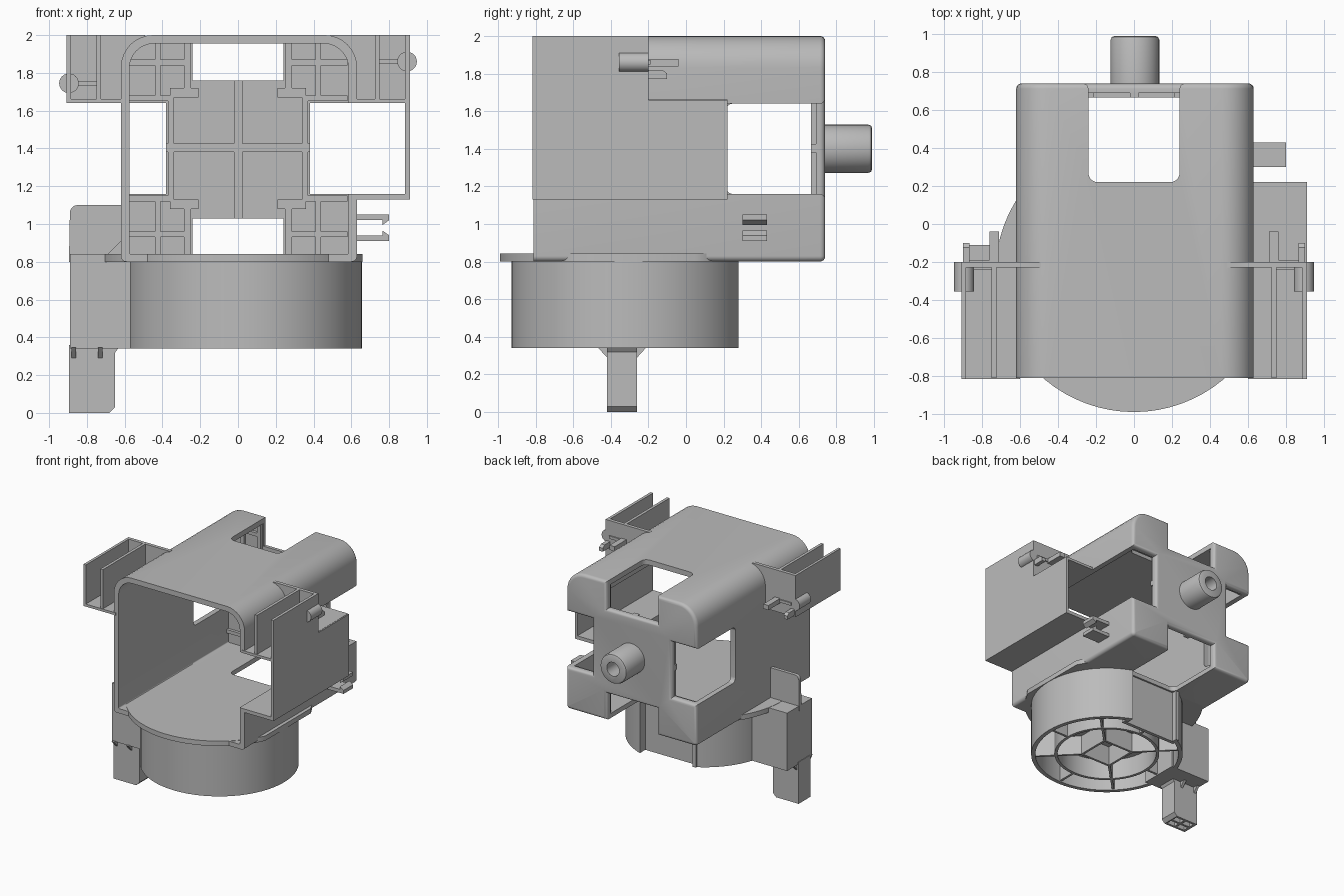
import bpy, bmesh
from math import sin, cos, pi, radians
from mathutils import Vector

cube = bpy.data.objects.get("Cube")
if cube:
    bpy.data.objects.remove(cube, do_unlink=True)

grey = bpy.data.materials.new("matte grey")
grey.use_nodes = True
shade = (0.5, 0.5, 0.5, 1)
grey.diffuse_color = shade
grey.node_tree.nodes["Principled BSDF"].inputs["Base Color"].default_value = shade


def finish(name, bm):
    bmesh.ops.recalc_face_normals(bm, faces=bm.faces)
    mesh = bpy.data.meshes.new(name)
    bm.to_mesh(mesh)
    bm.free()
    mesh.materials.append(grey)
    ob = bpy.data.objects.new(name, mesh)
    bpy.context.collection.objects.link(ob)
    return ob


def prism(name, pts, axis, lo, hi):
    """Extrude a 2D outline along an axis; the outline uses the other two axes in order."""
    bm = bmesh.new()
    def place(p, d):
        c = list(p)
        c.insert("xyz".index(axis), d)
        return bm.verts.new(c)
    a, b = [place(p, lo) for p in pts], [place(p, hi) for p in pts]
    bm.faces.new(a)
    bm.faces.new(b)
    n = len(pts)
    for i in range(n):
        j = (i + 1) % n
        bm.faces.new((a[i], a[j], b[j], b[i]))
    return finish(name, bm)


def box(name, x, y, z):
    return prism(name, [(x[0], y[0]), (x[1], y[0]), (x[1], y[1]), (x[0], y[1])], "z", *z)


def arc(cx, cy, r, a0, a1, n=8):
    return [(cx + r * cos(radians(a0 + (a1 - a0) * i / n)),
             cy + r * sin(radians(a0 + (a1 - a0) * i / n))) for i in range(n + 1)]


def circle(cx, cy, r, n=64):
    return arc(cx, cy, r, 0, 360 - 360 / n, n - 1)


def rounded(x0, x1, y0, y1, low, high):
    return (arc(x0 + low, y0 + low, low, 180, 270) + arc(x1 - low, y0 + low, low, 270, 360)
            + arc(x1 - high, y1 - high, high, 0, 90) + arc(x0 + high, y1 - high, high, 90, 180))


def cut(ob, *cutters):
    for c in cutters:
        m = ob.modifiers.new("cut", "BOOLEAN")
        m.object, m.operation, m.solver = c, "DIFFERENCE", "EXACT"
    dg = bpy.context.evaluated_depsgraph_get()
    mesh = bpy.data.meshes.new_from_object(ob.evaluated_get(dg))
    ob.modifiers.clear()
    ob.data = mesh
    for c in cutters:
        bpy.data.objects.remove(c, do_unlink=True)


def round_rear(ob, y, size, segments):
    """Round the sharp edges that lie behind the given y."""
    bm = bmesh.new()
    bm.from_mesh(ob.data)
    bmesh.ops.dissolve_limit(bm, angle_limit=0.01, verts=bm.verts, edges=bm.edges)
    rear = [e for e in bm.edges if all(v.co.y > y for v in e.verts) and e.calc_face_angle(0) > 0.5]
    bmesh.ops.bevel(bm, geom=rear, offset=size, segments=segments, profile=0.5,
                    affect="EDGES", clamp_overlap=True)
    bm.to_mesh(ob.data)
    bm.free()


def smooth(*obs):
    bpy.ops.object.select_all(action="DESELECT")
    for ob in obs:
        ob.select_set(True)
    bpy.context.view_layer.objects.active = obs[0]
    bpy.ops.object.shade_smooth_by_angle(angle=radians(35))


def ring(name, cx, cy, r, wall, z):
    ob = prism(name, circle(cx, cy, r), "z", *z)
    cut(ob, prism("bore", circle(cx, cy, r - wall), "z", z[0] - 0.1, z[1] + 0.1))
    return ob


# Main housing: notches first, then the rounded rear outline, then the hollow
housing = prism("housing", rounded(-0.62, 0.63, 0.80, 2.0, 0.03, 0.17), "y", -0.81, 0.74)
slot = rounded(-0.24, 0.24, 0.22, 1.2, 0.05, 0.05)
cut(housing,
    prism("top_notch", slot, "z", 1.76, 2.2),
    prism("bottom_notch", slot, "z", 0.6, 1.03),
    prism("right_notch", rounded(0.21, 1.2, 1.16, 1.64, 0.04, 0.04), "x", -0.9, -0.38),
    box("left_opening", (0.38, 0.9), (-1, 1), (1.16, 1.64)))
round_rear(housing, 0.735, 0.028, 4)
cut(housing, prism("inside", rounded(-0.575, 0.585, 0.84, 1.955, 0.01, 0.13), "y", -1, 0.69))

# Stiffening ribs inside the rear wall
depth = (0.665, 0.7)
box("rib_upright", (-0.02, 0.025), depth, (1.03, 1.76))
box("rib_cross", (-0.38, 0.38), depth, (1.38, 1.425))
for s in (-1, 1):
    def span(a, b):
        return tuple(sorted((s * a, s * b)))
    for k in (-1, 1):
        def rise(a, b):
            return tuple(sorted((1.4 + k * a, 1.4 + k * b)))
        box("rib_corner_upright", span(0.41, 0.44), depth, rise(0.25, 0.56))
        box("rib_corner_inner", span(0.25, 0.285), depth, rise(0.32, 0.56))
        box("rib_corner_level", span(0.25, 0.58), depth, rise(0.44, 0.47))
        box("rib_step_level", span(0.34, 0.58), depth, rise(0.25, 0.28))
        box("rib_step_upright", span(0.34, 0.37), depth, rise(0.0, 0.28))
        box("rib_step_inner", span(0.21, 0.36), depth, rise(0.27, 0.32))

# Rear spigot with a bore and a chamfered tip
spigot = prism("rear_spigot", circle(0.005, 1.4, 0.128, 48), "y", 0.7, 0.99)
round_rear(spigot, 0.98, 0.02, 2)
cut(spigot, prism("bore", circle(0.005, 1.4, 0.06, 24), "y", 0.8, 1.2))

# Side duct on the left and open trays on both sides
prism("duct_outer_wall", [(-0.815, 1.13), (0.22, 1.13), (0.22, 1.66), (-0.2, 1.66),
                          (-0.2, 2.0), (-0.815, 2.0)], "x", 0.885, 0.91)
box("duct_floor", (0.6, 0.9), (-0.815, 0.22), (1.13, 1.16))
box("duct_roof", (0.6, 0.9), (-0.815, 0.22), (1.64, 1.662))
box("right_tray_floor", (-0.905, -0.6), (-0.815, -0.2), (1.64, 1.662))
box("right_tray_wall", (-0.908, -0.885), (-0.815, -0.2), (1.64, 2.0))
for s in (-1, 1):
    x0, x1 = sorted((s * 0.725, s * 0.75))
    box("tray_divider", (x0, x1), (-0.81, -0.2), (1.65, 2.0))
    prism("tray_back", [(s * a, b) for a, b in
          ((0.49, 2.0), (0.5, 1.985), (0.565, 1.93), (0.6, 1.83), (0.61, 1.64), (0.905, 1.64), (0.905, 2.0))],
          "y", -0.23, -0.2)
    # Pivot pin and latch fingers behind each tray
    pz = 1.86 if s > 0 else 1.745
    pin = prism("pivot_pin", circle(s * 0.895, pz, 0.052, 24), "y", -0.355, -0.2)
    smooth(pin)
    x0, x1 = sorted((s * 0.71, s * 0.76))
    box("latch_finger", (x0, x1), (-0.21, -0.04), (pz - 0.022, pz + 0.018))
    x0, x1 = sorted((s * 0.74, s * 0.87))
    box("latch_web", (x0, x1), (-0.24, -0.19), (pz - 0.012, pz + 0.012))
    x0, x1 = sorted((s * 0.865, s * 0.9))
    prism("latch_hook", [(-0.21, pz - 0.04), (-0.125, pz - 0.04), (-0.1, pz - 0.06),
                         (-0.1, pz - 0.09), (-0.21, pz - 0.09)], "x", x0, x1)

# Twin prong clip on the left
prism("lower_prong", [(0.61, 0.91), (0.8, 0.91), (0.8, 0.94), (0.765, 0.965), (0.765, 0.94), (0.61, 0.94)],
      "y", 0.3, 0.43)
prism("upper_prong", [(0.61, 1.02), (0.765, 1.02), (0.765, 0.995), (0.8, 1.02), (0.8, 1.05), (0.61, 1.05)],
      "y", 0.3, 0.43)

# Round flange under the floor
flange = prism("drum_flange", circle(0, -0.26, 0.73, 72), "z", 0.8, 0.842)
cut(flange, box("trim", (0.66, 1), (-1, 1), (0.7, 1)), box("trim", (-1, 1), (0.2, 1), (0.7, 1)))

# Round drum with a flat recess at the rear
cx, cy = 0.035, -0.305
drum = ring("drum_wall", cx, cy, 0.622, 0.035, (0.34, 0.81))
cut(drum, box("rear_gap", (-0.24, 0.245), (0.15, 0.5), (0.2, 0.9)))
box("recess_wall", (-0.27, 0.275), (0.175, 0.205), (0.34, 0.81))
box("recess_cheek", (-0.27, -0.24), (0.18, 0.25), (0.341, 0.81))
box("recess_cheek", (0.245, 0.275), (0.18, 0.25), (0.341, 0.81))
inner = ring("inner_ring", cx, cy, 0.43, 0.025, (0.345, 0.81))
prism("drum_ceiling", circle(cx, cy, 0.42), "z", 0.52, 0.54)


# Radial webs and the square hub
def web(name, a, r0, r1):
    d = Vector((cos(a), sin(a)))
    n = Vector((-d.y, d.x)) * 0.01
    c = Vector((cx, cy))
    prism(name, [tuple(c + d * r0 + n), tuple(c + d * r1 + n), tuple(c + d * r1 - n), tuple(c + d * r0 - n)],
          "z", 0.35, 0.81)
for i in range(8):
    web("outer_web", i * pi / 4, 0.41, 0.60 if i != 2 else 0.49)
for i in range(4):
    web("inner_web", (i + 0.5) * pi / 2, 0.2, 0.42)
hub = box("square_hub", (cx - 0.155, cx + 0.155), (cy - 0.155, cy + 0.155), (0.35, 0.81))
cut(hub, box("core", (cx - 0.135, cx + 0.135), (cy - 0.135, cy + 0.135), (0.2, 0.52)))

# Side arm: block, upright tab, gusset and hollow leg
box("arm_block", (-0.89, -0.5), (-0.45, -0.11), (0.34, 0.84))
prism("arm_tab", [(-0.62, 0.8), (-0.62, 1.1)] + arc(-0.85, 1.06, 0.04, 90, 180, 5) + [(-0.895, 0.8)],
      "y", -0.30, -0.27)
prism("arm_gusset", [(-0.7, 0.83), (-0.6, 0.83), (-0.6, 0.93)], "y", -0.45, -0.27)
leg = prism("arm_leg", [(-0.895, 0.0), (-0.68, 0.0), (-0.65, 0.03), (-0.65, 0.32), (-0.62, 0.36), (-0.895, 0.36)],
            "y", -0.42, -0.26)
cut(leg, *[box("cell", (x, x + 0.08), (y, y + 0.05), (-0.1, 0.12))
           for x in (-0.87, -0.77) for y in (-0.4, -0.33)])
for x in (-0.87, -0.73):
    prism("leg_gusset", [(-0.47, 0.345), (-0.42, 0.29), (-0.26, 0.29), (-0.21, 0.345)], "x", x - 0.012, x + 0.012)

smooth(housing, spigot, flange, drum, inner)
